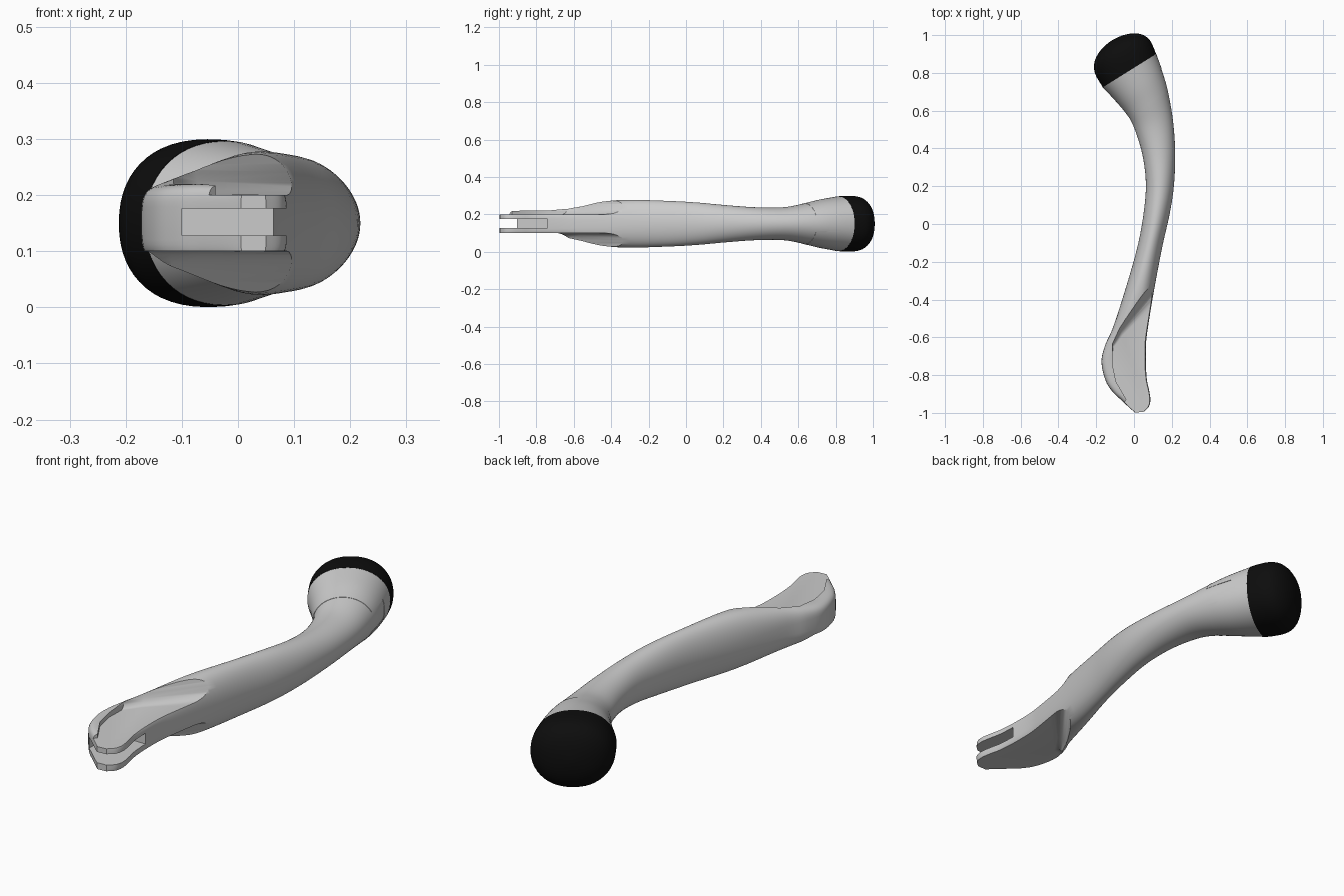
import bpy, bmesh, math
from mathutils import Vector

if "Cube" in bpy.data.objects:
    bpy.data.objects.remove(bpy.data.objects["Cube"])

MID = 0.15  # height of the symmetry plane


def mesh_object(name, bm):
    bmesh.ops.recalc_face_normals(bm, faces=bm.faces)
    me = bpy.data.meshes.new(name)
    bm.to_mesh(me)
    bm.free()
    ob = bpy.data.objects.new(name, me)
    bpy.context.collection.objects.link(ob)
    return ob


def skin(name, rings):
    """Join closed rings of points into a capped solid."""
    bm = bmesh.new()
    vs = [[bm.verts.new(p) for p in r] for r in rings]
    n = len(vs[0])
    for a, b in zip(vs, vs[1:]):
        for i in range(n):
            bm.faces.new((a[i], a[(i + 1) % n], b[(i + 1) % n], b[i]))
    bm.faces.new(vs[0])
    bm.faces.new(vs[-1])
    return mesh_object(name, bm)


def smooth_stations(st, steps):
    """Catmull-Rom interpolation of the station values."""
    out = []
    for i in range(len(st) - 1):
        q = [st[max(0, i - 1)], st[i], st[i + 1], st[min(len(st) - 1, i + 2)]]
        for k in range(steps):
            t = k / steps
            out.append([0.5 * (2 * b + (c - a) * t + (2 * a - 5 * b + 4 * c - d) * t * t
                               + (3 * b - a - 3 * c + d) * t ** 3) for a, b, c, d in zip(*q)])
    return out + [list(st[-1])]


def section(s, scale=1.0, count=56):
    """Upright superellipse between a left and a right edge point."""
    lx, ly, rx, ry, h, n = s
    c = Vector(((lx + rx) / 2, (ly + ry) / 2, MID))
    half = Vector(((rx - lx) / 2, (ry - ly) / 2, 0)) * scale
    ring = []
    for i in range(count):
        a = 2 * math.pi * i / count
        u = math.copysign(abs(math.cos(a)) ** (2 / n), math.cos(a))
        v = math.copysign(abs(math.sin(a)) ** (2 / n), math.sin(a))
        ring.append(c + half * u + Vector((0, 0, h * scale * v)))
    return ring


def cut(target, cutter):
    m = target.modifiers.new("cut", "BOOLEAN")
    m.operation = "DIFFERENCE"
    m.solver = "EXACT"
    m.object = cutter
    bpy.ops.object.select_all(action="DESELECT")
    target.select_set(True)
    bpy.context.view_layer.objects.active = target
    bpy.ops.object.modifier_apply(modifier=m.name)
    bpy.data.objects.remove(cutter)


def box(name, lo, hi):
    return skin(name, [[(lo[0], lo[1], z), (hi[0], lo[1], z), (hi[0], hi[1], z), (lo[0], hi[1], z)]
                       for z in (lo[2], hi[2])])


def shade(ob):
    bpy.ops.object.select_all(action="DESELECT")
    ob.select_set(True)
    bpy.context.view_layer.objects.active = ob
    bpy.ops.object.shade_smooth_by_angle(angle=math.radians(32))


# stations: left x, y, right x, y, half height, squareness
stations = [
    (0.005, -0.998, 0.05, -0.995, .065, 5),
    (-0.025, -0.972, 0.078, -0.968, .066, 5),
    (-0.07, -0.93, 0.087, -0.93, .068, 5),
    (-0.112, -0.89, 0.080, -0.88, .070, 5),
    (-0.15, -0.83, 0.068, -0.82, .070, 5),
    (-0.172, -0.73, 0.063, -0.73, .072, 4.5),
    (-0.152, -0.64, 0.064, -0.63, .085, 3.5),
    (-0.112, -0.55, 0.075, -0.54, .104, 2.8),
    (-0.05, -0.36, 0.108, -0.34, .127, 2.2),
    (0.016, -0.13, 0.150, -0.12, .123, 2),
    (0.050, 0.05, 0.188, 0.05, .114, 2),
    (0.063, 0.21, 0.211, 0.20, .100, 2),
    (0.046, 0.36, 0.218, 0.38, .088, 2),
    (0.008, 0.49, 0.206, 0.55, .088, 2),
    (-0.03, 0.57, 0.180, 0.70, .108, 2),
    (-0.09, 0.645, 0.152, 0.80, .128, 2.05),
    (-0.164, 0.725, 0.116, 0.90, .144, 2.15),
]
STEPS = 5
fine = smooth_stations(stations, STEPS)

# handle body
handle = skin("handle", [section(s) for s in fine])


# scooped flats above and below the fork
def scoop(name, floor, rim, sign):
    rings = []
    for k in range(9):
        a = k / 8 * math.radians(75)
        f = math.sin(a) / math.sin(math.radians(75))
        z = 0.05 + 0.09 * (1 - math.cos(a)) / (1 - math.cos(math.radians(75)))
        rings.append([(p[0] + (q[0] - p[0]) * f, p[1] + (q[1] - p[1]) * f, MID + sign * z)
                      for p, q in zip(floor, rim)])
    rings.append([(x, y, MID + sign * 0.3) for x, y in rim])
    return skin(name, rings)


outer = [(-0.065, -0.96), (-0.1, -1.2), (0.4, -1.2)]
edge = [(-0.115, -0.74), (-0.095, -0.835), (-0.04, -0.93)]
top_floor = [(0.4, -0.05), (0.1, -0.42), (-0.06, -0.59), (-0.112, -0.66)] + edge + outer
top_rim = [(0.4, 0.12), (0.125, -0.26), (-0.08, -0.54), (-0.116, -0.62)] + edge + outer
cut(handle, scoop("top_scoop_cutter", top_floor, top_rim, 1))

far = [(-0.4, -1.2), (0.4, -1.2)]
low_floor = [(0.4, -0.05), (0.1, -0.42), (-0.06, -0.59), (-0.12, -0.68), (-0.4, -0.75)] + far
low_rim = [(0.4, 0.12), (0.125, -0.26), (-0.08, -0.54), (-0.12, -0.60), (-0.4, -0.68)] + far
cut(handle, scoop("bottom_scoop_cutter", low_floor, low_rim, -1))

# slot between the two prongs
cut(handle, box("slot_cutter", (-0.1, -1.2, 0.128), (0.4, -0.74, 0.176)))

# sleeve with a tab notch on the outer side
sleeve = skin("end_sleeve", [section(s, 1.012) for s in fine[14 * STEPS:]])
cut(sleeve, box("tab_cutter", (0.09, 0.5, 0.11), (0.4, 0.82, 0.195)))

# black rounded end cap
axis, across, base = Vector((-0.53, 0.848)), Vector((0.848, 0.53)), Vector((-0.024, 0.812))
profile = [(0, .166, .146), (.04, .17, .149), (.08, .17, .149), (.115, .158, .143), (.14, .137, .128),
           (.16, .108, .105), (.175, .07, .07), (.183, .03, .03), (.185, .004, .004)]
cap_stations = []
for t, w, h in profile:
    c = base + axis * t + across * (0.008 * math.sin(t * 12))
    a, b = c - across * w, c + across * w
    cap_stations.append((a.x, a.y, b.x, b.y, h, 2.2))
cap = skin("end_cap", [section(s) for s in smooth_stations(cap_stations, 3)])
black = bpy.data.materials.new("black_rubber")
black.diffuse_color = (0.004, 0.004, 0.004, 1)
black.use_nodes = True
black.node_tree.nodes["Principled BSDF"].inputs["Base Color"].default_value = black.diffuse_color
cap.data.materials.append(black)

for ob in (handle, sleeve, cap):
    shade(ob)
